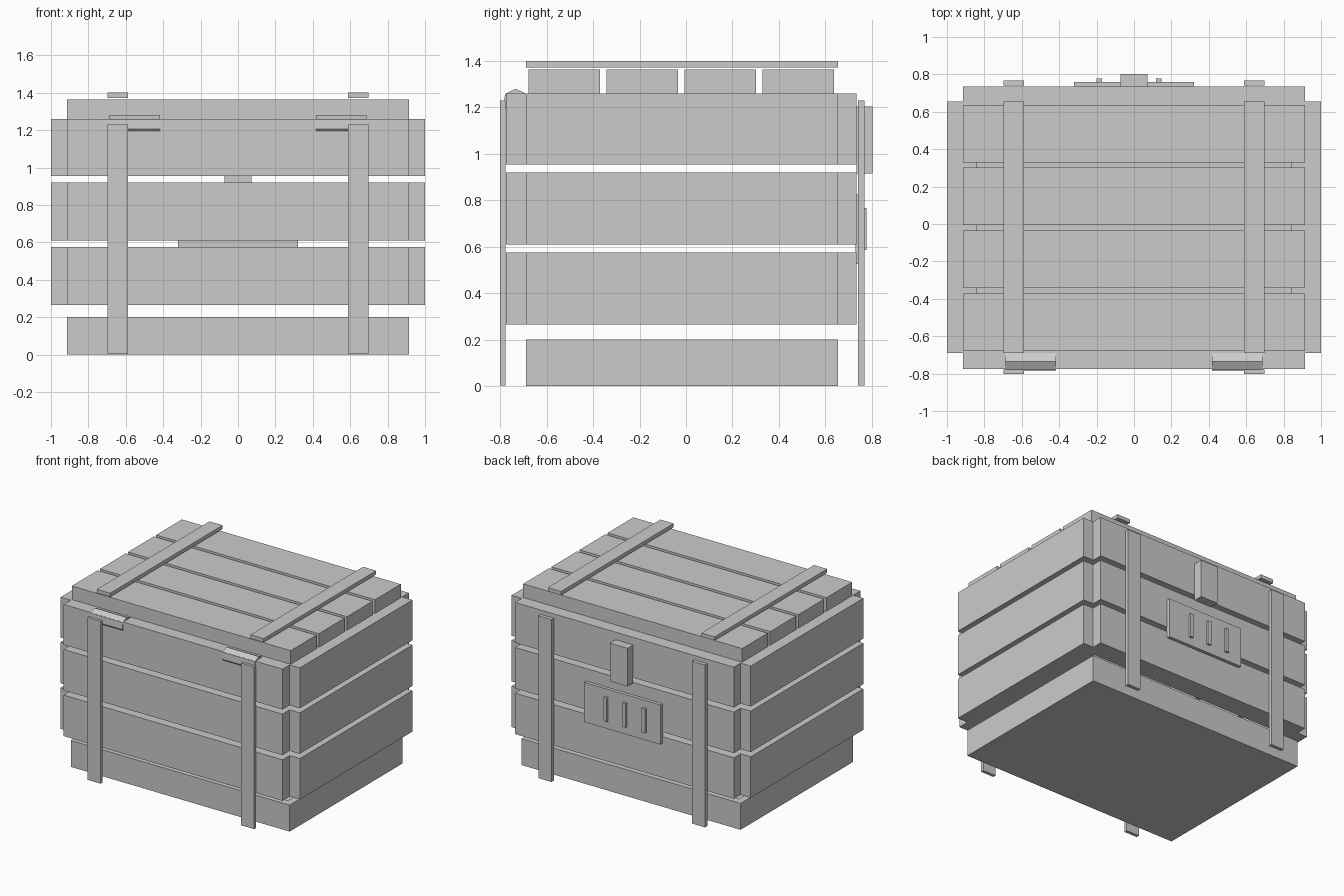
import bpy, bmesh
from mathutils import Vector

if "Cube" in bpy.data.objects:
    bpy.data.objects.remove(bpy.data.objects["Cube"])

# Shared layout: core footprint, outer plank faces and inner wall faces
CX, Y0, Y1 = 0.915, -0.69, 0.655
OX, OY0, OY1 = 1.0, -0.775, 0.735
WALL = 0.075


def finish(name, bm):
    bmesh.ops.recalc_face_normals(bm, faces=bm.faces)
    me = bpy.data.meshes.new(name)
    bm.to_mesh(me)
    bm.free()
    ob = bpy.data.objects.new(name, me)
    bpy.context.collection.objects.link(ob)
    return ob


def box_bm(x, y, z):
    bm = bmesh.new()
    bmesh.ops.create_cube(bm, size=1)
    for v in bm.verts:
        v.co = Vector(r[0] if c < 0 else r[1] for c, r in zip(v.co, (x, y, z)))
    return bm


def box(name, x, y, z):
    return finish(name, box_bm(x, y, z))


def extrude_z(bm, faces, h):
    new = bmesh.ops.extrude_face_region(bm, geom=faces)["geom"]
    verts = [g for g in new if isinstance(g, bmesh.types.BMVert)]
    bmesh.ops.translate(bm, verts=verts, vec=(0, 0, h))


def plank_ring(name, z0, z1):
    """Hollow course of four planks with stepped-in corners."""
    bm = bmesh.new()
    corners = []
    for sx, cy, oy, d in ((-1, Y0, OY0, 1), (1, Y0, OY0, 1),
                          (1, Y1, OY1, -1), (-1, Y1, OY1, -1)):
        pts = {"side": (sx * OX, cy), "notch": (sx * CX, cy),
               "end": (sx * CX, oy), "inner": (sx * (CX - WALL), cy + d * WALL)}
        corners.append({k: bm.verts.new((*p, z0)) for k, p in pts.items()})
    faces = []
    for i, a in enumerate(corners):
        b = corners[(i + 1) % 4]
        key = "end" if i % 2 == 0 else "side"
        faces.append(bm.faces.new((a[key], b[key], b["inner"], b["notch"])[:3] + (a["inner"],)))
        faces.append(bm.faces.new((a["side"], a["notch"], a["inner"])))
        faces.append(bm.faces.new((a["notch"], a["end"], a["inner"])))
    bmesh.ops.recalc_face_normals(bm, faces=faces)
    extrude_z(bm, faces, z1 - z0)
    return finish(name, bm)


def prism_x(name, profile, x0, x1):
    bm = bmesh.new()
    f = bm.faces.new([bm.verts.new((x0, y, z)) for y, z in profile])
    new = bmesh.ops.extrude_face_region(bm, geom=[f])["geom"]
    verts = [g for g in new if isinstance(g, bmesh.types.BMVert)]
    bmesh.ops.translate(bm, verts=verts, vec=(x1 - x0, 0, 0))
    return finish(name, bm)


# Base tray: solid block with a hollowed top
bm = box_bm((-CX, CX), (Y0, Y1), (0, 0.2))
bm.normal_update()
top = max(bm.faces, key=lambda f: f.calc_center_median().z)
bmesh.ops.inset_region(bm, faces=[top], thickness=WALL)
extrude_z(bm, [top], -0.125)
if top.is_valid:
    bmesh.ops.delete(bm, geom=[top], context="FACES_ONLY")
finish("base_tray", bm)

# Three wall courses
for i, (z0, z1) in enumerate(((0.265, 0.575), (0.61, 0.92), (0.955, 1.26))):
    plank_ring(f"wall_course_{i + 1}", z0, z1)

# Lid planks
for i in range(4):
    y = -0.678 + i * 0.336
    box(f"lid_plank_{i + 1}", (-CX, CX), (y, y + 0.307), (1.26, 1.363))

# Straps and hinges, mirrored left and right
hinge = [(-0.69, 1.26), (-0.735, 1.28), (-0.78, 1.257), (-0.783, 1.205), (-0.775, 1.195)]
for side, s in (("left", -1), ("right", 1)):
    x = sorted((s * 0.587, s * 0.697))
    box(f"lid_strap_{side}", x, (Y0, Y1), (1.372, 1.4))
    box(f"front_strap_{side}", x, (-0.802, -0.778), (0.003, 1.23))
    box(f"back_strap_{side}", x, (0.74, 0.768), (0.003, 1.23))
    prism_x(f"hinge_{side}", hinge, s * 0.417, s * 0.688)

# Latch and label plate with three raised bars on the back
box("latch", (-0.073, 0.073), (0.735, 0.803), (0.915, 1.203))
box("back_plate", (-0.32, 0.32), (0.73, 0.76), (0.525, 0.825))
for i, x in enumerate((-0.186, -0.026, 0.132)):
    box(f"plate_bar_{i + 1}", (x - 0.014, x + 0.014), (0.755, 0.778), (0.585, 0.767))
